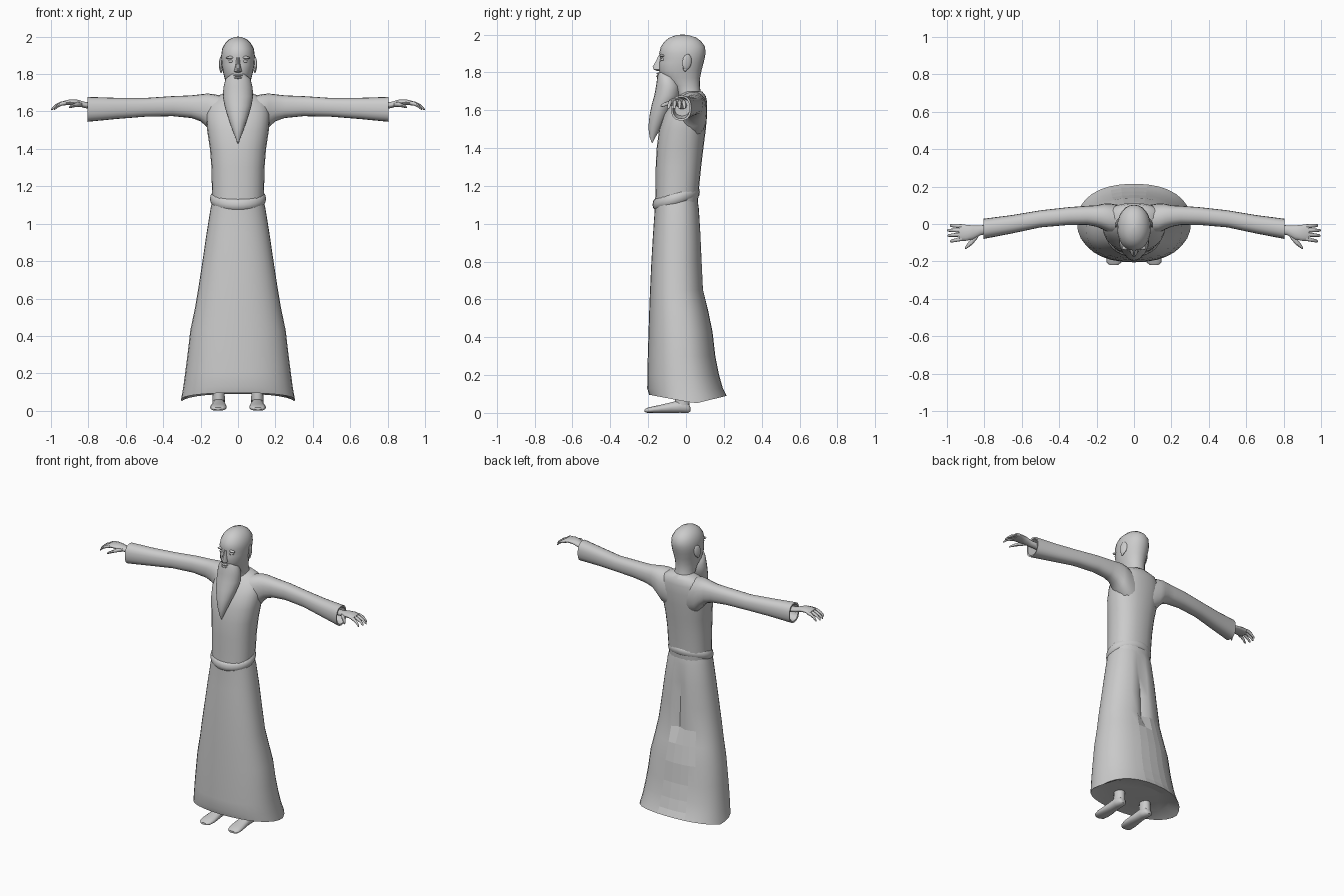
import bpy, bmesh, math
from mathutils import Vector

cloth = bpy.data.materials.new("plain grey")
cloth.diffuse_color = (0.6, 0.6, 0.6, 1)


def finish(ob, mirror=False, angle=50):
    ob.data.materials.append(cloth)
    bpy.ops.object.select_all(action='DESELECT')
    bpy.context.view_layer.objects.active = ob
    ob.select_set(True)
    bpy.ops.object.shade_smooth_by_angle(angle=math.radians(angle))
    if mirror:
        ob.modifiers.new("mirror", 'MIRROR')
    return ob


def loft(name, rings, axis='z', n=20, power=2.0, mirror=False, warp=None, angle=50):
    """Skin oval rings (t, a0, a1, b0, b1) strung along one axis."""
    bm = bmesh.new()
    loops = []
    for i, (t, a0, a1, b0, b1) in enumerate(rings):
        loop = []
        for k in range(n):
            w = 2 * math.pi * k / n
            c, s = math.cos(w), math.sin(w)
            c = math.copysign(abs(c) ** (2 / power), c)
            s = math.copysign(abs(s) ** (2 / power), s)
            a = (a0 + a1) / 2 + c * (a1 - a0) / 2
            b = (b0 + b1) / 2 + s * (b1 - b0) / 2
            p = {'z': (a, b, t), 'x': (t, a, b), 'y': (a, t, b)}[axis]
            p = Vector(p)
            loop.append(bm.verts.new(warp(i, p) if warp else p))
        loops.append(loop)
    for l0, l1 in zip(loops, loops[1:]):
        for k in range(n):
            bm.faces.new((l0[k], l0[(k + 1) % n], l1[(k + 1) % n], l1[k]))
    bm.faces.new(loops[0])
    bm.faces.new(loops[-1])
    bmesh.ops.recalc_face_normals(bm, faces=bm.faces)
    me = bpy.data.meshes.new(name)
    bm.to_mesh(me)
    bm.free()
    ob = bpy.data.objects.new(name, me)
    bpy.context.collection.objects.link(ob)
    return finish(ob, mirror, angle)


def sym(z, w, y0, y1):
    return (z, -w, w, y0, y1)


def ball(name, loc, size, rot=(0, 0, 0), mirror=False):
    bm = bmesh.new()
    bmesh.ops.create_uvsphere(bm, u_segments=14, v_segments=8, radius=1)
    me = bpy.data.meshes.new(name)
    ob = bpy.data.objects.new(name, me)
    bpy.context.collection.objects.link(ob)
    from_rot = ob.rotation_euler.copy()
    from_rot[:] = rot
    m = from_rot.to_matrix()
    for v in bm.verts:
        v.co = m @ Vector([v.co[i] * size[i] for i in range(3)]) + Vector(loc)
    bm.to_mesh(me)
    bm.free()
    return finish(ob, mirror)


# upper robe
loft("robe_body", [
    sym(1.08, .135, -.165, .06), sym(1.2, .14, -.16, .07), sym(1.3, .142, -.16, .08),
    sym(1.4, .15, -.155, .092), sym(1.5, .165, -.142, .105), sym(1.58, .17, -.115, .112),
    sym(1.64, .16, -.075, .112), sym(1.675, .13, -.04, .105), sym(1.70, .07, -.01, .085)],
    n=24, power=2.3)

# sleeves, with a recessed cuff opening
loft("sleeve", [
    (.07, -.06, .10, 1.44, 1.68), (.13, -.05, .11, 1.47, 1.693), (.165, -.03, .108, 1.515, 1.696),
    (.20, -.015, .10, 1.548, 1.692), (.25, -.005, .097, 1.565, 1.686), (.35, -.005, .09, 1.575, 1.682),
    (.5, -.018, .073, 1.572, 1.672), (.65, -.05, .048, 1.56, 1.673), (.805, -.08, .028, 1.545, 1.678),
    (.803, -.07, .018, 1.555, 1.668), (.74, -.06, .02, 1.57, 1.66)],
    axis='x', power=2.4, mirror=True)

# hands: palm, four fingers and a thumb
loft("palm", [
    (.74, -.045, .005, 1.605, 1.645), (.82, -.06, -.008, 1.618, 1.652), (.86, -.082, -.008, 1.63, 1.664),
    (.90, -.09, -.004, 1.635, 1.665), (.935, -.09, -.002, 1.632, 1.656)], axis='x', n=14, mirror=True)
fingers = [("little_finger", -.012, -.008, .985), ("ring_finger", -.034, -.034, 1.0),
           ("middle_finger", -.056, -.062, .998), ("index_finger", -.079, -.093, .985)]
for name, y0, y1, tip in fingers:
    rings = []
    for f, z, r in ((0, 1.645, .011), (.35, 1.642, .0105), (.7, 1.629, .009), (.93, 1.614, .007), (1, 1.609, .002)):
        y = y0 + (y1 - y0) * f
        rings.append((.92 + (tip - .92) * f, y - r, y + r, z - r, z + r))
    loft(name, rings, axis='x', n=8, mirror=True)
loft("thumb", [(.835, -.075, -.04, 1.625, 1.65), (.86, -.105, -.065, 1.625, 1.65),
               (.88, -.122, -.09, 1.622, 1.642), (.897, -.133, -.112, 1.618, 1.633),
               (.904, -.134, -.126, 1.618, 1.626)], axis='x', n=8, mirror=True)


# skirt with uneven hem and a closed underside
skirt_rings = [
    sym(1.12, .138, -.165, .062), sym(1.08, .147, -.165, .068), sym(.95, .168, -.174, .078),
    sym(.8, .19, -.183, .085), sym(.65, .213, -.19, .092), sym(.55, .23, -.194, .115),
    sym(.43, .255, -.198, .14), sym(.3, .27, -.202, .155), sym(.2, .283, -.204, .175),
    sym(.13, .292, -.205, .195), sym(.06, .305, -.195, .215), sym(.10, .24, -.15, .15)]


def skirt_warp(i, p):
    if i == 10:                       # hem lifts at the front and the back
        p.z = .05 + (.045 * min(1, (.05 - p.y) / .24) if p.y < .05 else .04 * (p.y - .05) / .165)
    if i in (2, 3, 4) and abs(p.x) < .02 and p.y > 0:   # back pleat
        p.y -= .025
    return p


skirt = loft("skirt", skirt_rings, n=32, power=2.25, warp=skirt_warp)
for f in skirt.data.polygons:         # faceted strip down the back
    c = f.center
    if c.y > .08 and -.13 < c.x < .04 and c.z < .66:
        f.use_smooth = False

# belt: rounded band tilted down to the front
bm = bmesh.new()
N, M = 28, 10
grid = []
for k in range(N):
    a = 2 * math.pi * k / N
    row = []
    for j in range(M):
        b = 2 * math.pi * j / M
        r = .014 * math.cos(b)
        y = -.052 + (.111 + r) * math.sin(a)
        row.append(bm.verts.new(((.136 + r) * math.cos(a), y,
                                 1.134 + .27 * (y + .052) + .028 * math.sin(b))))
    grid.append(row)
for k in range(N):
    for j in range(M):
        k2, j2 = (k + 1) % N, (j + 1) % M
        bm.faces.new((grid[k][j], grid[k2][j], grid[k2][j2], grid[k][j2]))
bmesh.ops.recalc_face_normals(bm, faces=bm.faces)
me = bpy.data.meshes.new("belt")
bm.to_mesh(me)
bm.free()
belt = bpy.data.objects.new("belt", me)
bpy.context.collection.objects.link(belt)
finish(belt)

# head and neck
loft("head", [
    sym(1.64, .075, -.04, .09), sym(1.69, .063, -.05, .078), sym(1.73, .062, -.08, .073),
    sym(1.77, .07, -.128, .074), sym(1.81, .08, -.143, .082), sym(1.85, .087, -.142, .093),
    sym(1.875, .089, -.137, .099), sym(1.90, .09, -.142, .103), sym(1.935, .085, -.133, .101),
    sym(1.965, .069, -.112, .08), sym(1.985, .048, -.085, .052), sym(1.997, .022, -.05, .012),
    sym(2.0, .003, -.022, -.016)], n=24, power=2.1)

# beard
loft("beard", [
    sym(1.80, .035, -.146, -.10), sym(1.775, .066, -.152, -.05), sym(1.73, .078, -.158, -.03),
    sym(1.68, .081, -.167, -.03), sym(1.63, .072, -.181, -.06), sym(1.57, .054, -.193, -.095),
    sym(1.51, .033, -.199, -.13), sym(1.46, .014, -.193, -.16), sym(1.428, .002, -.181, -.176)],
    n=20)

# face details
loft("nose", [sym(1.888, .009, -.147, -.11), sym(1.86, .011, -.16, -.11), sym(1.83, .017, -.178, -.11),
              sym(1.815, .021, -.172, -.11), sym(1.808, .012, -.155, -.11)], n=10)
ball("eye", (.036, -.122, 1.868), (.017, .012, .008), mirror=True)
ball("brow", (.038, -.124, 1.889), (.027, .014, .008), (0, .12, -.25), mirror=True)
ball("upper_lip", (0, -.145, 1.793), (.025, .011, .006))
ball("lower_lip", (0, -.146, 1.78), (.021, .012, .006))
ball("ear", (.09, .005, 1.855), (.009, .026, .042), (-.15, 0, .35), mirror=True)
ball("ear_lobe", (.09, -.004, 1.825), (.007, .013, .02), mirror=True)

# lower legs and feet
loft("leg", [(.30, .07, .14, -.06, .02), (.12, .072, .135, -.055, .018), (.05, .07, .137, -.06, .02),
             (.025, .075, .135, -.055, .02)], n=14, mirror=True)
loft("foot", [
    (.024, .09, .12, .008, .03), (.012, .075, .135, 0, .05), (-.03, .07, .138, 0, .068),
    (-.08, .066, .14, 0, .056), (-.13, .061, .146, 0, .044), (-.17, .06, .15, 0, .036),
    (-.205, .068, .146, 0, .027), (-.22, .085, .13, .005, .018)], axis='y', n=14, power=2.3, mirror=True)
